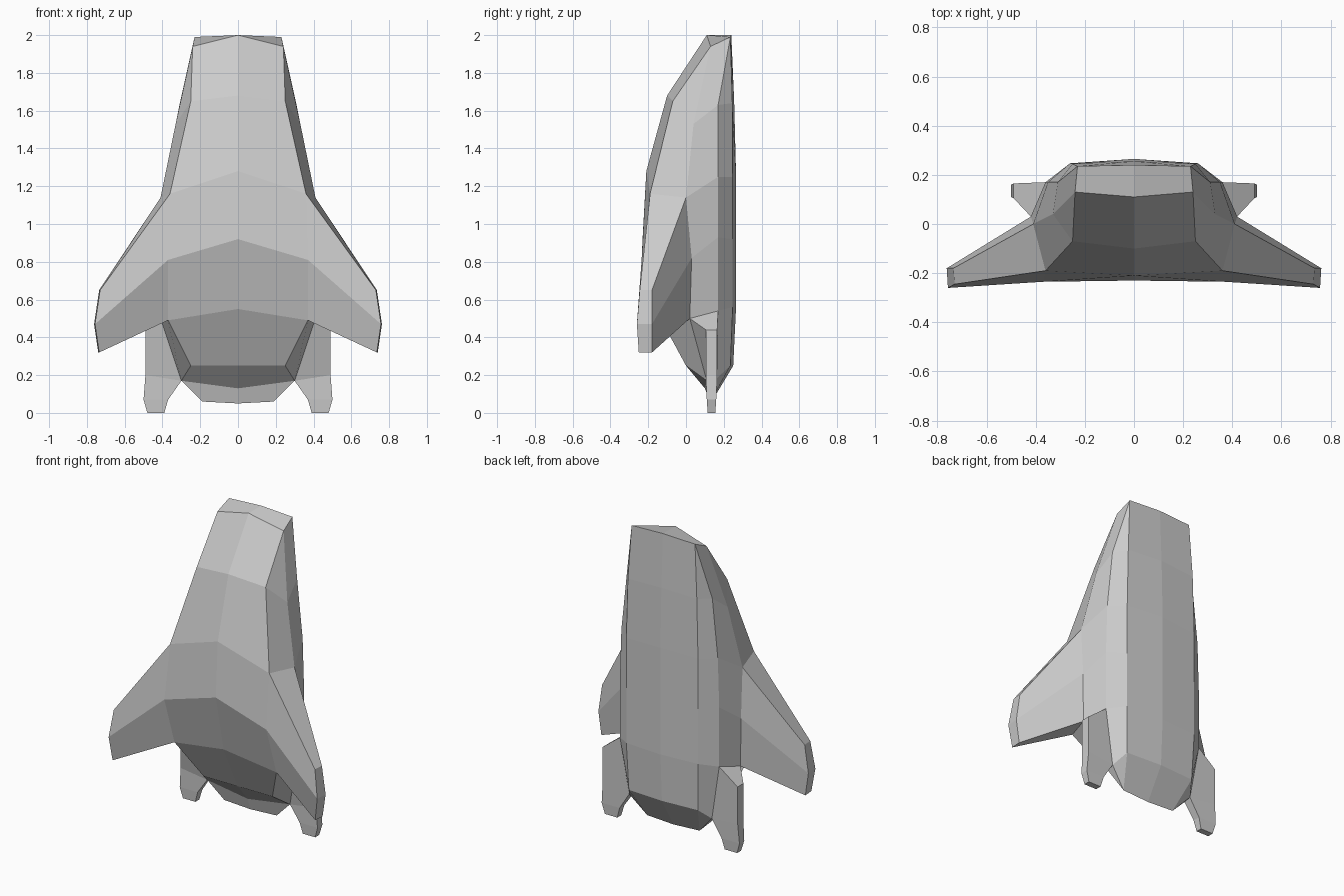
import bpy
import bmesh
from mathutils import Vector

default_cube = bpy.data.objects.get("Cube")
if default_cube:
    bpy.data.objects.remove(default_cube, do_unlink=True)

# One plain grey for the whole craft
grey = bpy.data.materials.new("hull_grey")
grey.use_nodes = True
colour = (0.6, 0.6, 0.6, 1)
grey.diffuse_color = colour
grey.node_tree.nodes["Principled BSDF"].inputs["Base Color"].default_value = colour


def column(*points):
    return [Vector(point) for point in points]


def centre_column(*points):
    return [Vector((0, y, z)) for y, z in points]


def strip(first, second):
    """Faces joining two neighbouring columns of points."""
    return [(first[i], first[i + 1], second[i + 1], second[i])
            for i in range(len(first) - 1)]


def sleeve(first_ring, second_ring):
    """Faces joining two closed rings of points."""
    return strip(first_ring + first_ring[:1], second_ring + second_ring[:1])


def build(name, faces):
    """Make a flat-shaded object from faces and their mirror images."""
    mesh = bpy.data.meshes.new(name)
    bm = bmesh.new()
    for side in (1, -1):
        for face in faces:
            corners = []
            for point in face:
                if point not in corners:
                    corners.append(point)
            bm.faces.new([bm.verts.new((p.x * side, p.y, p.z)) for p in corners])
    bmesh.ops.remove_doubles(bm, verts=bm.verts, dist=0.001)
    bmesh.ops.recalc_face_normals(bm, faces=bm.faces)
    bm.to_mesh(mesh)
    bm.free()
    mesh.materials.append(grey)
    part = bpy.data.objects.new(name, mesh)
    bpy.context.collection.objects.link(part)
    return part


# Hull columns, each running from nose to tail
front_centre = centre_column((.11, 2), (-.1, 1.68), (-.21, 1.28),
                             (-.23, .92), (-.15, .55), (0, .25))
front_edge = column((.24, .13, 1.94), (.25, -.07, 1.65), (.36, -.19, 1.16),
                    (.37, -.235, .81), (.37, -.13, .49), (.25, 0, .25))
back_edge = column((.23, .235, 1.99), (.25, .245, 1.64), (.26, .247, 1.25),
                   (.26, .247, .92), (.26, .247, .56), (.25, .235, .25))
back_centre = centre_column((.24, 2), (.255, 1.65), (.265, 1.26),
                            (.265, .92), (.265, .56), (.25, .25))
side_front = front_edge[:1] + column((.33, .04, 1.53), (.41, 0, 1.14),
                                     (.42, .03, .82), (.41, .02, .5), (.3, .11, .17))
side_back = back_edge[:1] + column((.31, .17, 1.63), (.35, .17, 1.25),
                                   (.36, .17, .93), (.36, .17, .54), (.3, .16, .18))

columns = [front_centre, front_edge, side_front, side_back, back_edge, back_centre]
hull = []
for near, far in zip(columns, columns[1:]):
    hull += strip(near, far)

# Nose cap and tapered tail lip
hull.append((front_centre[0], front_edge[0], back_edge[0], back_centre[0]))
belly = Vector((0, .1, .13))
lip = Vector((.19, .13, .06))
lip_centre = Vector((0, .13, .05))
tail_front, tail_back = side_front[-1], side_back[-1]
hull += [(front_centre[-1], front_edge[-1], tail_front, belly),
         (belly, tail_front, lip, lip_centre),
         (tail_front, tail_back, lip),
         (tail_back, back_edge[-1], lip),
         (back_edge[-1], back_centre[-1], lip_centre, lip)]
build("hull", hull)

# Swept wings growing from the hull sides
wing_root = front_edge[2:5] + side_front[4:1:-1]
tip_front = column((.73, -.245, .65), (.757, -.26, .47), (.735, -.25, .32))
tip_back = [Vector((p.x + .005, -.18, p.z)) for p in reversed(tip_front)]
wing_tip = tip_front + tip_back
wings = sleeve(wing_root, wing_tip)
wings += strip(tip_front, tip_back[::-1])
build("wings", wings)

# Tail fins: rings of inner and outer corners stepping down to the foot
def fin_ring(inner_front, inner_back, outer_x, outer_z, front_y, back_y):
    return [inner_front, inner_back,
            Vector((outer_x, back_y, outer_z)), Vector((outer_x, front_y, outer_z))]


rings = [fin_ring(side_front[4], side_back[4], .49, .44, .105, .165),
         fin_ring(tail_front, tail_back, .49, .2, .105, .165),
         fin_ring(Vector((.37, .11, .07)), Vector((.37, .16, .07)), .5, .07, .11, .16),
         fin_ring(Vector((.39, .115, 0)), Vector((.39, .155, 0)), .48, 0, .115, .155)]
fins = [tuple(rings[0]), tuple(rings[-1])]
for upper, lower in zip(rings, rings[1:]):
    fins += sleeve(upper, lower)
build("tail_fins", fins)
